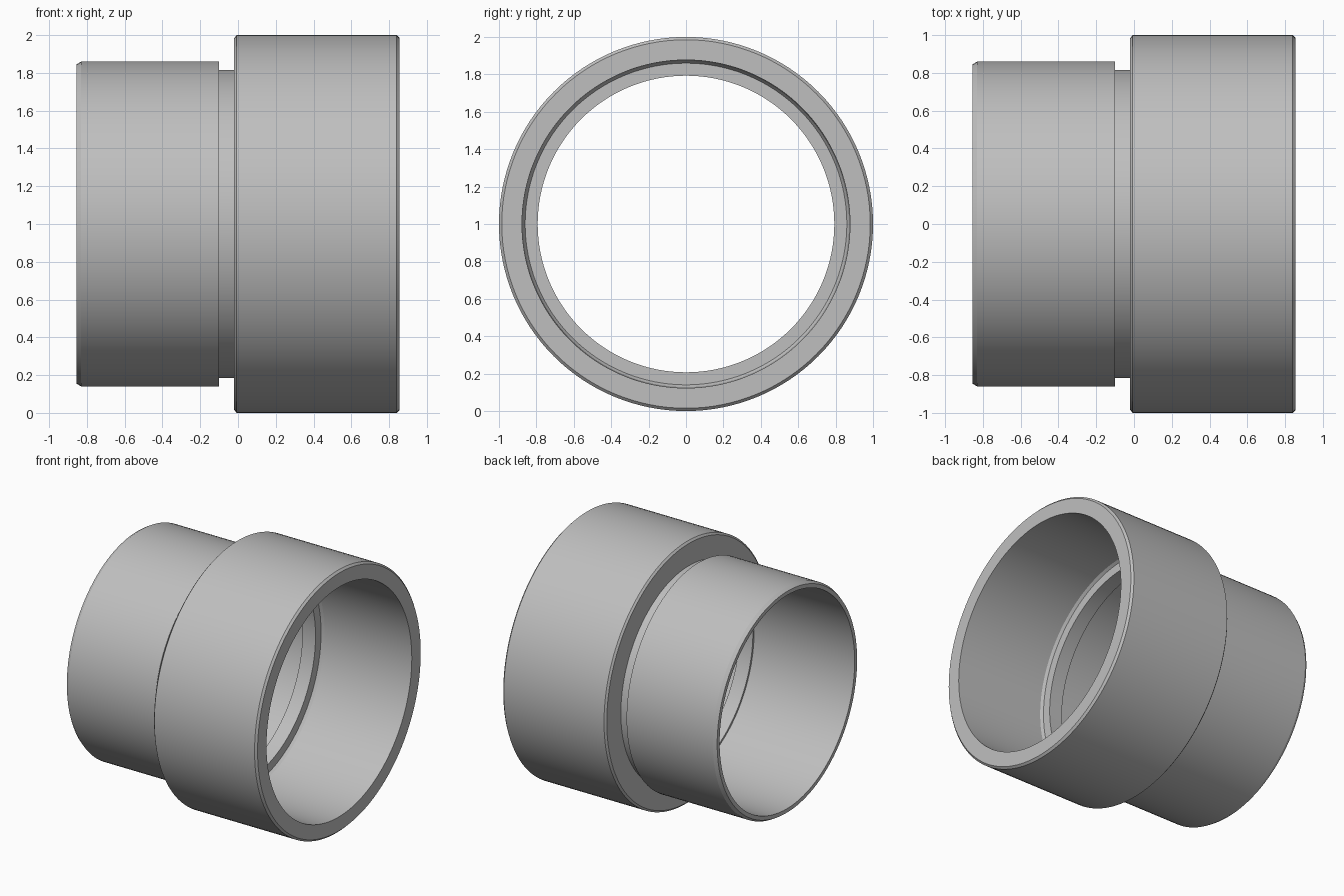
import bpy, bmesh, math
from mathutils import Matrix, Vector

cube = bpy.data.objects.get("Cube")
if cube:
    bpy.data.objects.remove(cube, do_unlink=True)

SIDES = 128

grey = bpy.data.materials.new("plain grey")
grey.use_nodes = True
colour = (0.52, 0.52, 0.52, 1)
grey.diffuse_color = colour
grey.node_tree.nodes["Principled BSDF"].inputs["Base Color"].default_value = colour


def revolve(name, profile):
    """Spin a closed (x, radius) profile around the pipe axis."""
    bm = bmesh.new()
    rings = []
    for i in range(SIDES):
        turn = Matrix.Rotation(2 * math.pi * i / SIDES, 3, "X")
        rings.append([bm.verts.new(turn @ Vector((x, 0, r)) + Vector((0, 0, 1)))
                      for x, r in profile])
    n = len(profile)
    for i, ring in enumerate(rings):
        nxt = rings[(i + 1) % SIDES]
        for j in range(n):
            k = (j + 1) % n
            bm.faces.new((ring[j], ring[k], nxt[k], nxt[j]))
    bmesh.ops.recalc_face_normals(bm, faces=bm.faces)
    mesh = bpy.data.meshes.new(name)
    bm.to_mesh(mesh)
    bm.free()
    mesh.materials.append(grey)
    obj = bpy.data.objects.new(name, mesh)
    bpy.context.collection.objects.link(obj)
    bpy.ops.object.select_all(action="DESELECT")
    obj.select_set(True)
    bpy.context.view_layer.objects.active = obj
    bpy.ops.object.shade_smooth_by_angle(angle=math.radians(25))
    return obj


# Outside: spigot, groove and socket; inside: socket bore, ledge, lip and spigot bore
outside = [(-0.855, 0.845), (-0.83, 0.86), (-0.10, 0.86), (-0.10, 0.815),
           (-0.02, 0.815), (-0.02, 0.985), (-0.007, 1.0),
           (0.84, 1.0), (0.855, 0.985)]
inside = [(0.855, 0.877), (0.12, 0.872), (0.10, 0.86), (0.10, 0.793),
          (-0.01, 0.793), (-0.01, 0.808), (-0.855, 0.815)]
revolve("pipe_coupling", outside + inside)
